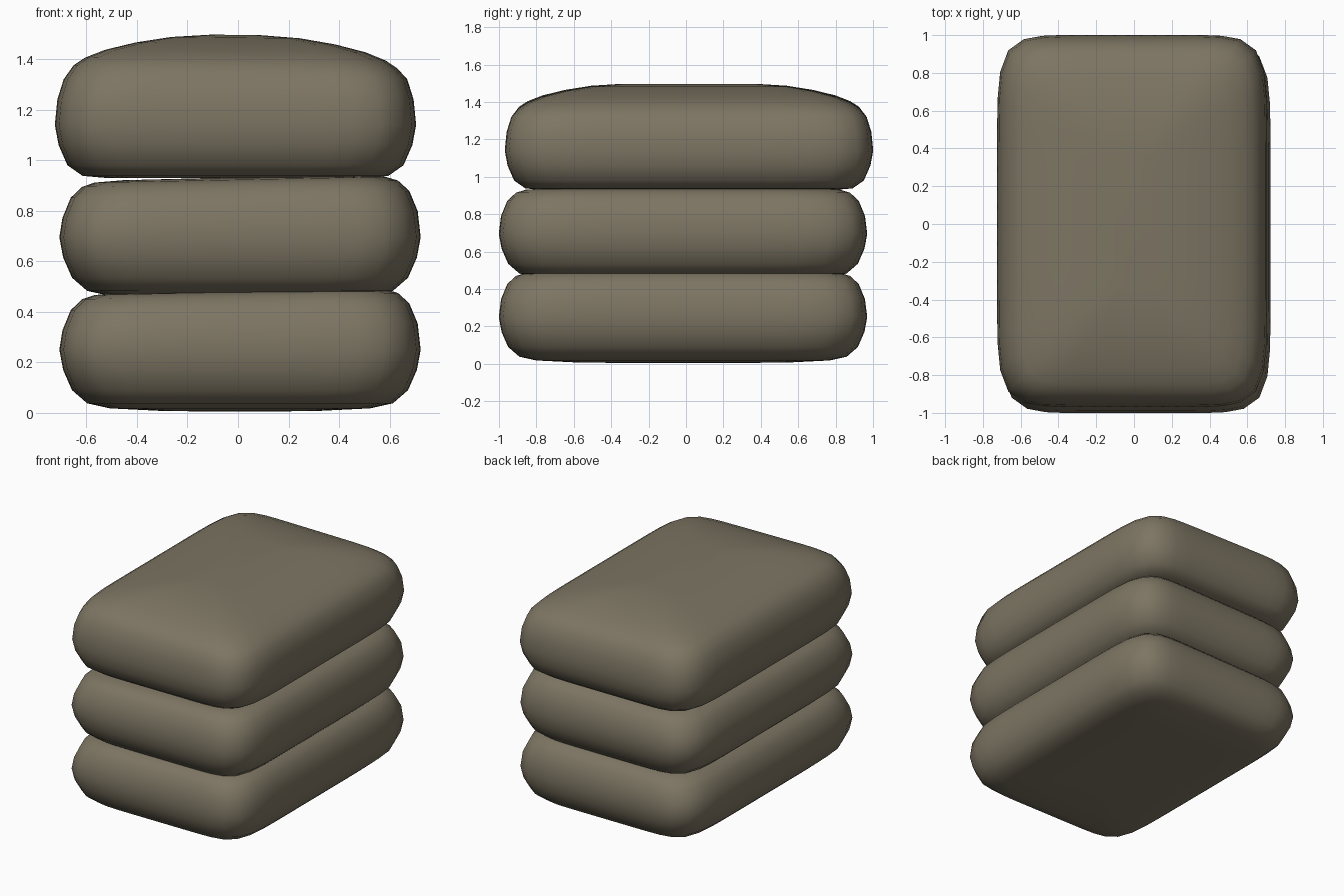
import bpy, bmesh, math

if "Cube" in bpy.data.objects:
    bpy.data.objects.remove(bpy.data.objects["Cube"])

canvas = bpy.data.materials.new("drab canvas")
canvas.diffuse_color = (0.205, 0.178, 0.125, 1)
canvas.use_nodes = True
canvas.node_tree.nodes["Principled BSDF"].inputs["Base Color"].default_value = canvas.diffuse_color

A, B, POWER, SIDES = 0.715, 0.985, 8, 64   # half width, half length, squareness

# (inset from the outline, height) from the underside to the top
LOWER = [(0.62, 0.005), (0.4, 0.008), (0.2, 0.018), (0.11, 0.038), (0.05, 0.09),
         (0.015, 0.17), (0.0, 0.25), (0.012, 0.34), (0.045, 0.42), (0.09, 0.462),
         (0.14, 0.478), (0.25, 0.485), (0.62, 0.487)]
UPPER = [(0.62, 0.93), (0.2, 0.93), (0.11, 0.938), (0.05, 0.98), (0.015, 1.06),
         (0.0, 1.14), (0.01, 1.24), (0.035, 1.32), (0.075, 1.37), (0.12, 1.40),
         (0.2, 1.432), (0.32, 1.462), (0.46, 1.485), (0.62, 1.496)]


def bag(name, profile, offset, tilt):
    """Stack of squarish superellipse rings, closed at both ends."""
    bm = bmesh.new()
    rings = []
    for inset, z in profile:
        ring = []
        for k in range(SIDES):
            t = 2 * math.pi * k / SIDES
            c, s = math.cos(t), math.sin(t)
            r = (abs(c) ** POWER + abs(s) ** POWER) ** (-1 / POWER)
            x, y = (A - inset) * r * c, (B - inset) * r * s
            lift = tilt * x if z > profile[len(profile) // 2][1] else 0
            ring.append(bm.verts.new((x + offset[0], y + offset[1], z + offset[2] + lift)))
        rings.append(ring)
    for lo, hi in zip(rings, rings[1:]):
        for k in range(SIDES):
            n = (k + 1) % SIDES
            bm.faces.new((lo[k], lo[n], hi[n], hi[k]))
    bm.faces.new(rings[0][::-1])
    bm.faces.new(rings[-1])
    for f in bm.faces:
        f.smooth = True
    mesh = bpy.data.meshes.new(name)
    bm.to_mesh(mesh)
    bm.free()
    mesh.materials.append(canvas)
    bpy.context.collection.objects.link(bpy.data.objects.new(name, mesh))


# Two flat bags below, one fuller domed bag on top
bag("bottom_bag", LOWER, (0.008, -0.016, 0), 0.02)
bag("middle_bag", LOWER, (0.008, -0.016, 0.445), 0.02)
bag("top_bag", UPPER, (-0.01, 0.016, 0), -0.01)
